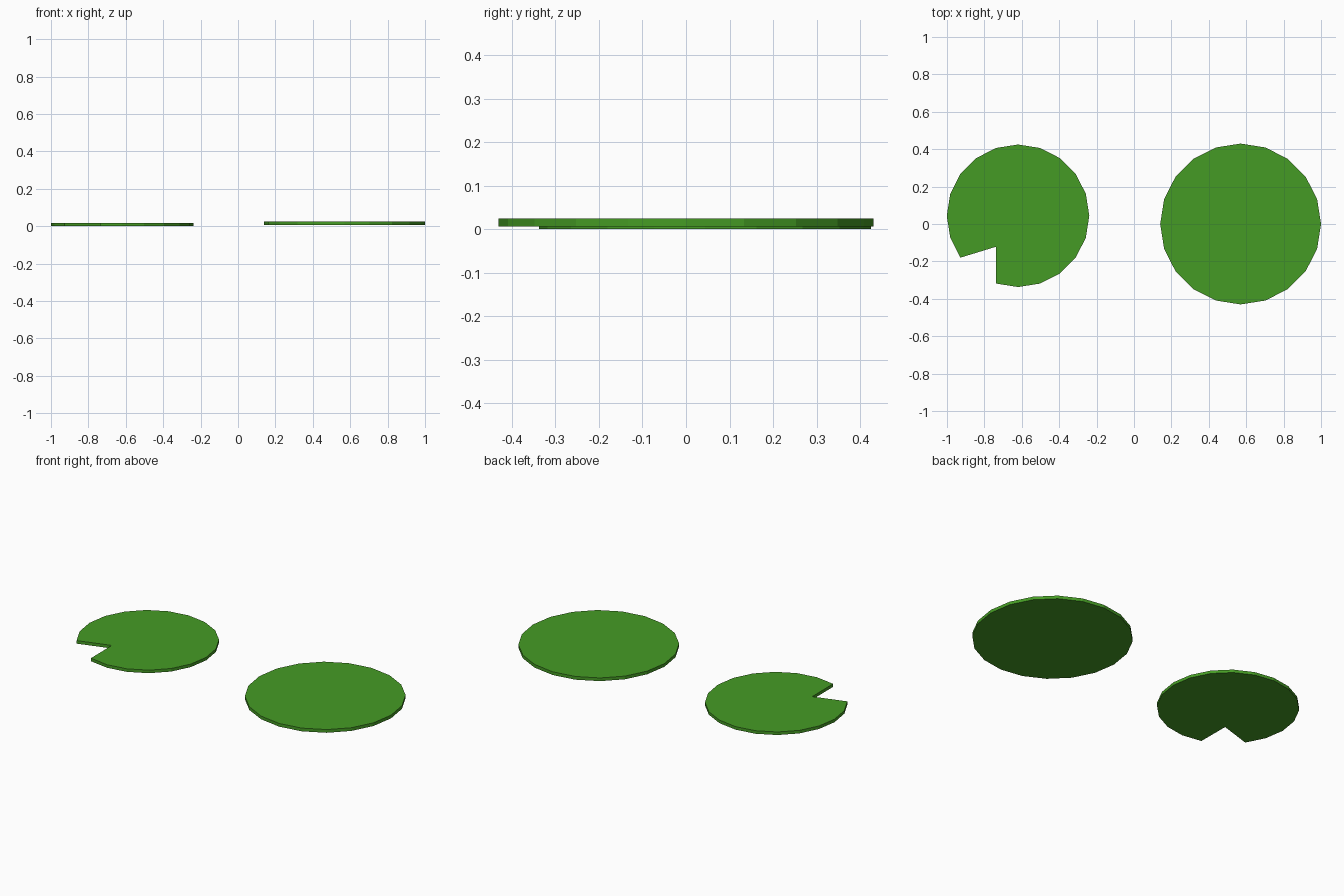
import bpy, bmesh, math

if "Cube" in bpy.data.objects:
    bpy.data.objects.remove(bpy.data.objects["Cube"])

# Leaf green shared by both pads
green = bpy.data.materials.new("leaf_green")
green.diffuse_color = (0.06, 0.33, 0.018, 1.0)
green.use_nodes = True
green.node_tree.nodes["Principled BSDF"].inputs["Base Color"].default_value = green.diffuse_color


def lily_pad(name, cx, cy, radius, z0, z1, notch=None):
    """20-sided flat disc; notch = (corner index, x, y) pulls one rim corner inward."""
    pts = [(cx + radius * math.cos(math.radians(18 * i)),
            cy + radius * math.sin(math.radians(18 * i))) for i in range(20)]
    if notch:
        pts[notch[0]] = notch[1:]
    bm = bmesh.new()
    base = bm.faces.new([bm.verts.new((x, y, z0)) for x, y in pts])
    top = bmesh.ops.extrude_face_region(bm, geom=[base], use_keep_orig=True)["geom"]
    bmesh.ops.translate(bm, vec=(0, 0, z1 - z0),
                        verts=[v for v in top if isinstance(v, bmesh.types.BMVert)])
    bmesh.ops.recalc_face_normals(bm, faces=bm.faces)
    mesh = bpy.data.meshes.new(name)
    bm.to_mesh(mesh)
    bm.free()
    mesh.materials.append(green)
    obj = bpy.data.objects.new(name, mesh)
    bpy.context.collection.objects.link(obj)


# Large whole pad and small notched pad
lily_pad("large_lily_pad", 0.57, 0.0, 0.43, 0.006, 0.025)
lily_pad("small_notched_lily_pad", -0.62, 0.044, 0.381, 0.0, 0.018,
         notch=(13, -0.739, -0.122))
